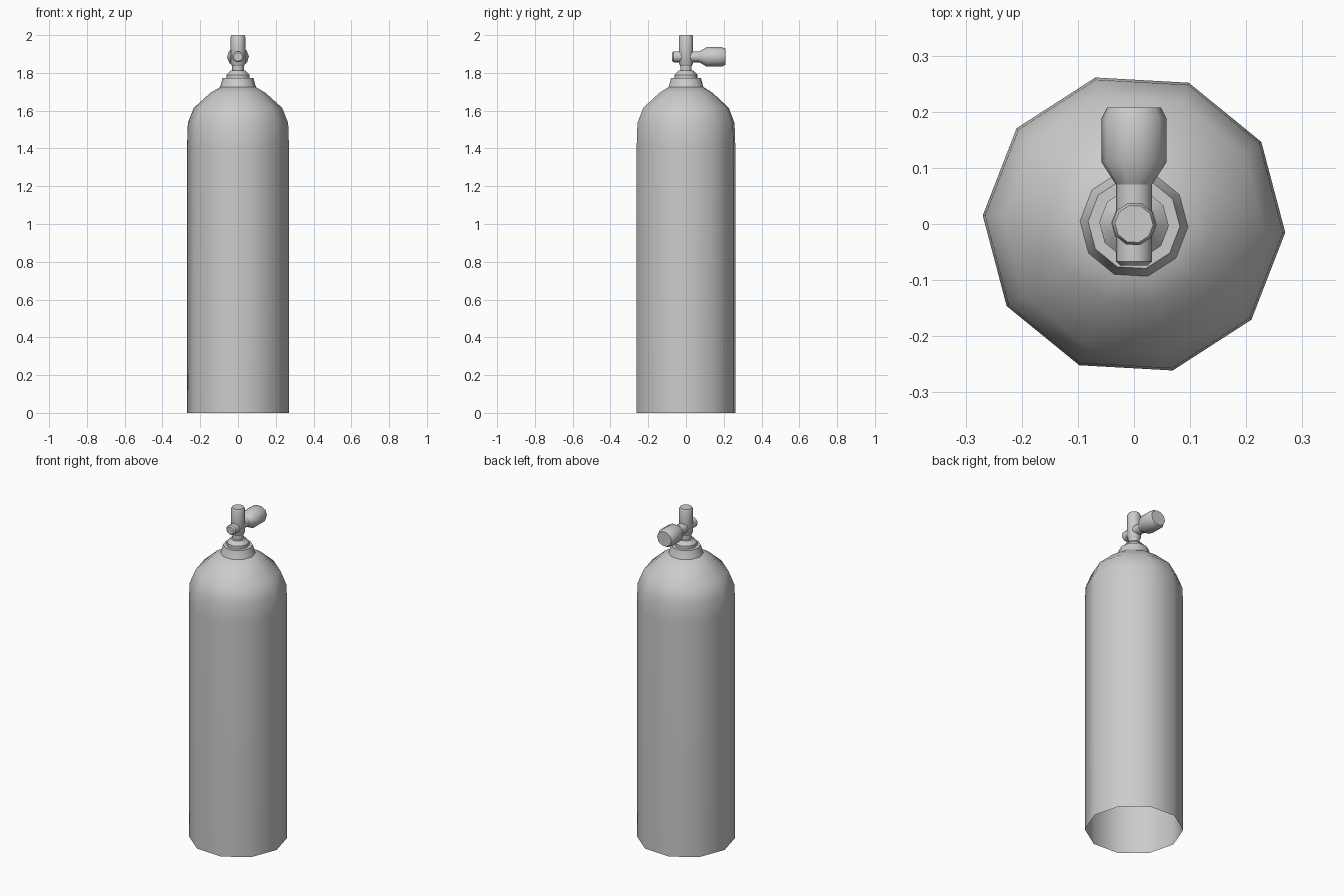
import bpy, bmesh
from math import radians, cos, sin, pi
from mathutils import Matrix

cube = bpy.data.objects.get("Cube")
if cube:
    bpy.data.objects.remove(cube, do_unlink=True)

GREY = (0.6, 0.6, 0.6, 1.0)
metal = bpy.data.materials.new("grey metal")
metal.use_nodes = True
metal.diffuse_color = GREY
metal.node_tree.nodes["Principled BSDF"].inputs["Base Color"].default_value = GREY

SIDES = 10
TURN = radians(-3.2)
UPRIGHT = Matrix.Identity(4)
VALVE_Z = 1.885
# Lays a turned part along +y at valve height, slightly flattened
ACROSS = (Matrix.Translation((0, 0, VALVE_Z))
          @ Matrix.Diagonal((1, 1, 0.93, 1))
          @ Matrix.Rotation(-pi / 2, 4, "X"))


def lathe(name, profile, matrix=UPRIGHT, cap_start=True):
    """Turn (radius, height) points into a capped faceted solid."""
    bm = bmesh.new()
    rings = []
    for r, h in profile:
        angles = [TURN + 2 * pi * i / SIDES for i in range(SIDES)]
        rings.append([bm.verts.new((r * cos(a), r * sin(a), h)) for a in angles])
    for low, high in zip(rings, rings[1:]):
        for i in range(SIDES):
            j = (i + 1) % SIDES
            bm.faces.new((low[i], low[j], high[j], high[i]))
    bm.faces.new(rings[-1])
    if cap_start:
        bm.faces.new(rings[0][::-1])
    mesh = bpy.data.meshes.new(name)
    bm.transform(matrix)
    bm.to_mesh(mesh)
    bm.free()
    mesh.materials.append(metal)
    mesh.shade_smooth()
    mesh.set_sharp_from_angle(angle=radians(42))
    obj = bpy.data.objects.new(name, mesh)
    bpy.context.collection.objects.link(obj)
    return obj


# Cylinder body with domed shoulder, open underneath
lathe("tank_body", [(0.27, 0), (0.27, 1.42), (0.266, 1.535), (0.234, 1.615),
                    (0.145, 1.695), (0.095, 1.725)], cap_start=False)

# Neck flange, collar and post
lathe("neck_flange", [(0.1, 1.715), (0.092, 1.735), (0.082, 1.772)])
lathe("neck_collar", [(0.062, 1.765), (0.062, 1.79), (0.04, 1.812)])
lathe("valve_post", [(0.031, 1.8), (0.031, 1.845)])

# Upright valve stem and front outlet
lathe("valve_stem", [(0.03, 1.835), (0.039, 1.85), (0.039, 1.99), (0.034, 2.0)])
lathe("front_outlet", [(0.024, -0.074), (0.032, -0.067), (0.032, 0)], ACROSS)

# Rear shaft and hand knob
lathe("knob_shaft", [(0.032, 0), (0.032, 0.075)], ACROSS)
lathe("hand_knob", [(0.032, 0.07), (0.058, 0.11), (0.058, 0.188), (0.048, 0.208)], ACROSS)
